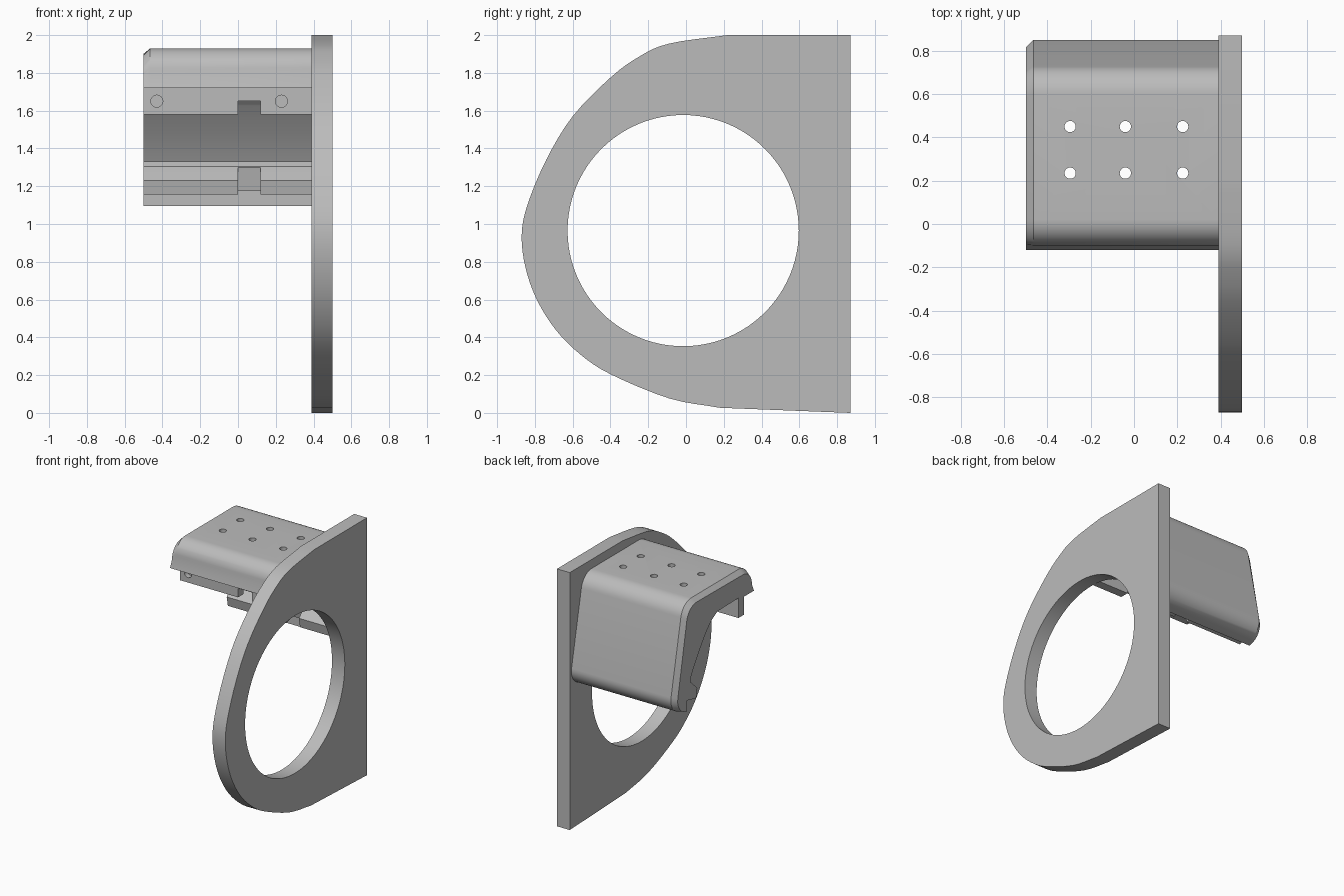
import bpy, bmesh
from math import cos, sin, radians, pi
from mathutils import Matrix, Vector

cube = bpy.data.objects.get("Cube")
if cube:
    bpy.data.objects.remove(cube, do_unlink=True)

grey = bpy.data.materials.new("plain_grey")
grey.use_nodes = True
grey.diffuse_color = (0.5, 0.5, 0.5, 1)
grey.node_tree.nodes["Principled BSDF"].inputs["Base Color"].default_value = (0.5, 0.5, 0.5, 1)

RING = Vector((-0.015, 0.965))  # centre of the round opening, as (y, z)


def arc(cy, cz, r, start, end, n=10):
    angles = [radians(start + (end - start) * i / n) for i in range(n + 1)]
    return [(cy + r * cos(a), cz + r * sin(a)) for a in angles]


def smooth_path(pts, n=4):
    """Catmull-Rom curve through the points."""
    p = [Vector(q) for q in pts]
    p = [2 * p[0] - p[1]] + p + [2 * p[-1] - p[-2]]
    out = []
    for a, b, c, d in zip(p, p[1:], p[2:], p[3:]):
        for i in range(n):
            t = i / n
            out.append(0.5 * (2 * b + (c - a) * t + (2 * a - 5 * b + 4 * c - d) * t * t
                              + (3 * b - a - 3 * c + d) * t ** 3))
    return out + [p[-2]]


def make_object(name, bm):
    bmesh.ops.recalc_face_normals(bm, faces=bm.faces)
    mesh = bpy.data.meshes.new(name)
    bm.to_mesh(mesh)
    bm.free()
    mesh.materials.append(grey)
    obj = bpy.data.objects.new(name, mesh)
    bpy.context.collection.objects.link(obj)
    return obj


def loft(name, sections):
    """Solid through (x, outline) sections with matching point counts."""
    bm = bmesh.new()
    loops = [[bm.verts.new((x, y, z)) for y, z in pts] for x, pts in sections]
    n = len(loops[0])
    for a, b in zip(loops, loops[1:]):
        for i in range(n):
            j = (i + 1) % n
            bm.faces.new((a[i], a[j], b[j], b[i]))
    bm.faces.new(loops[0])
    bm.faces.new(loops[-1])
    return make_object(name, bm)


def cylinder(name, centre, r, depth, axis):
    bm = bmesh.new()
    turn = {"x": Matrix.Rotation(pi / 2, 4, "Y"), "y": Matrix.Rotation(pi / 2, 4, "X"),
            "z": Matrix()}[axis]
    bmesh.ops.create_cone(bm, cap_ends=True, segments=96 if r > 0.1 else 24, radius1=r,
                          radius2=r, depth=depth, matrix=Matrix.Translation(centre) @ turn)
    return make_object(name, bm)


def box(name, centre, size, tilt=0):
    bm = bmesh.new()
    m = (Matrix.Translation(centre) @ Matrix.Rotation(radians(tilt), 4, "X")
         @ Matrix.Diagonal((*size, 1)))
    bmesh.ops.create_cube(bm, size=1, matrix=m)
    return make_object(name, bm)


def cut(obj, cutters):
    for c in cutters:
        c.hide_render = True
        mod = obj.modifiers.new("cut", "BOOLEAN")
        mod.operation, mod.solver, mod.object = "DIFFERENCE", "EXACT", c
        bpy.context.view_layer.update()
        bpy.ops.object.select_all(action="DESELECT")
        bpy.context.view_layer.objects.active = obj
        obj.select_set(True)
        bpy.ops.object.modifier_apply(modifier=mod.name)
        bpy.data.objects.remove(c, do_unlink=True)
    bpy.ops.object.shade_smooth_by_angle(angle=radians(25))


# Mounting plate: rounded front, square back, large round opening
front_curve = [(0.22, 2.0), (-0.09, 1.955), (-0.25, 1.885), (-0.4, 1.775), (-0.6, 1.57),
               (-0.74, 1.34), (-0.84, 1.1), (-0.87, 0.94), (-0.85, 0.77), (-0.79, 0.6),
               (-0.69, 0.44), (-0.56, 0.31), (-0.4, 0.205), (-0.09, 0.077), (0.18, 0.027)]
plate_outline = [(0.87, 0), (0.87, 2)] + smooth_path(front_curve)
plate = loft("mounting_plate", [(0.39, plate_outline), (0.5, plate_outline)])
cut(plate, [cylinder("opening_cutter", (0.45, *RING), 0.612, 0.4, "x")])

# Clamp bracket: outer skin, lower lip, hollow pocket, front lip
outer = ([(-0.12, 1.72)] + arc(0.02, 1.81, 0.12, 180, 90) + arc(0.6, 1.8, 0.13, 90, 11)
         + arc(0.73, 1.225, 0.12, 11, -79) + [(0.7, 1.095)])
inner = [(0.7, 1.18), (0.59, 1.155), (0.575, 1.23), (0.64, 1.29), (0.657, 1.305), (0.66, 1.33),
         (0.62, 1.405), (0.57, 1.48), (0.515, 1.56), (0.46, 1.63), (0.4, 1.69), (0.33, 1.73),
         (0.07, 1.735), (0.07, 1.58), (0, 1.58), (0, 1.72)]


def inset(p):
    v = Vector(p)
    return v + (RING - v).normalized() * 0.035


end_outline = [outer[0]] + [inset(p) for p in outer[1:-1]] + [outer[-1]] + inner
bracket = loft("clamp_bracket", [(-0.5, end_outline), (-0.465, outer + inner),
                                 (0.39, outer + inner)])

# Screw holes, blind pin holes and the two lip notches
cutters = [cylinder("screw_cutter", (x, y, 1.75), 0.026, 0.7, "z")
           for x in (-0.295, -0.04, 0.225) for y in (0.235, 0.45)]
cutters += [cylinder("pin_cutter", (x, -0.005, 1.65), 0.032, 0.09, "y") for x in (-0.43, 0.23)]
cutters.append(box("front_notch_cutter", (0.06, 0.03, 1.57), (0.12, 0.16, 0.16)))
cutters.append(box("lower_notch_cutter", (0.06, 0.567, 1.207), (0.12, 0.2, 0.26), 11))
cut(bracket, cutters)
